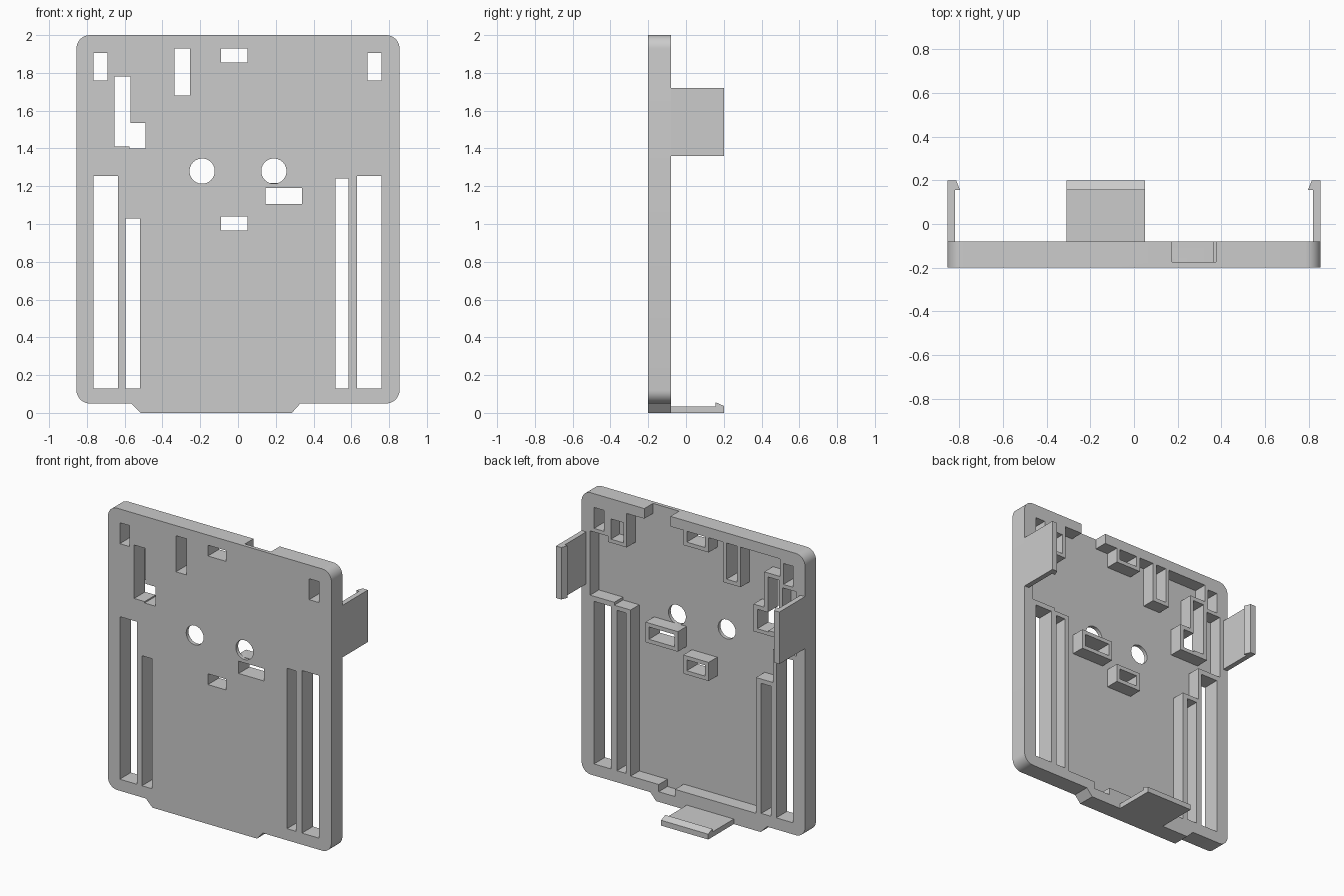
import bpy, bmesh, math

if "Cube" in bpy.data.objects:
    bpy.data.objects.remove(bpy.data.objects["Cube"])

BACK, FLOOR, FRONT = -0.08, -0.175, -0.2


def make(name, prisms, axis='Y'):
    """One mesh from closed prisms: (outline, low, high), extruded along axis."""
    place = {'X': lambda a, b, t: (t, a, b),
             'Y': lambda a, b, t: (a, t, b),
             'Z': lambda a, b, t: (a, b, t)}[axis]
    bm = bmesh.new()
    for pts, lo, hi in prisms:
        low = [bm.verts.new(place(a, b, lo)) for a, b in pts]
        top = [bm.verts.new(place(a, b, hi)) for a, b in pts]
        bm.faces.new(low)
        bm.faces.new(top[::-1])
        n = len(pts)
        for i in range(n):
            j = (i + 1) % n
            bm.faces.new((low[j], low[i], top[i], top[j]))
    bmesh.ops.recalc_face_normals(bm, faces=bm.faces[:])
    me = bpy.data.meshes.new(name)
    bm.to_mesh(me)
    bm.free()
    ob = bpy.data.objects.new(name, me)
    bpy.context.collection.objects.link(ob)
    return ob


def rect(x0, x1, z0, z1):
    return [(x0, z0), (x1, z0), (x1, z1), (x0, z1)]


def arc(cx, cz, r, a0, a1, n):
    return [(cx + r * math.cos(math.radians(a0 + (a1 - a0) * i / n)),
             cz + r * math.sin(math.radians(a0 + (a1 - a0) * i / n)))
            for i in range(n + 1)]


def combine(ob, prisms, operation):
    tool = make("helper", prisms)
    tool.hide_render = True
    mod = ob.modifiers.new("bool", 'BOOLEAN')
    mod.operation = operation
    mod.solver = 'EXACT'
    mod.use_self = True
    mod.object = tool
    bpy.context.view_layer.objects.active = ob
    bpy.ops.object.modifier_apply(modifier=mod.name)
    bpy.data.objects.remove(tool, do_unlink=True)


# Plate outline: rounded corners and the raised lip on the bottom edge
R, W = 0.07, 0.855
outline = [(-0.565, 0.05), (-0.515, 0), (0.285, 0), (0.33, 0.05)]
outline += arc(W - R, 0.05 + R, R, -90, 0, 8)
outline += arc(W - R, 2 - R, R, 0, 90, 8)
outline += arc(-W + R, 2 - R, R, 90, 180, 8)
outline += arc(-W + R, 0.05 + R, R, 180, 270, 8)
plate = make("back_plate", [(outline, FRONT, BACK)])

# Rear recess, leaving the rim, the slot walls and the upper corner blocks
recess = [(-0.48, 0.12), (0.48, 0.12), (0.48, 1.27), (0.605, 1.27),
          (0.605, 1.29), (0.79, 1.29), (0.79, 1.735), (0.655, 1.735),
          (0.655, 1.695), (0.51, 1.695), (0.51, 1.93), (-0.665, 1.93),
          (-0.665, 1.735), (-0.79, 1.735), (-0.79, 1.29), (-0.61, 1.29),
          (-0.61, 1.06), (-0.48, 1.06)]
holes = [(arc(x, 1.28, 0.067, 0, 345, 23), -0.3, -0.12) for x in (-0.19, 0.19)]
combine(plate, [(recess, FLOOR, 0.1)] + holes, 'DIFFERENCE')

# Raised walls around the small slots
wall = 0.027
small_slots = [(-0.09, 0.05, 0.965, 1.04), (0.145, 0.34, 1.105, 1.19)]
top_slots = [(-0.09, 0.05, 1.855, 1.93), (-0.335, -0.255, 1.68, 1.93)]
frames = [rect(a - wall, b + wall, c - wall, d + wall)
          for a, b, c, d in small_slots + top_slots]
frames.append([(-0.683, 1.375), (-0.46, 1.375), (-0.46, 1.563),
               (-0.543, 1.563), (-0.543, 1.808), (-0.683, 1.808)])
combine(plate, [(f, -0.18, BACK) for f in frames], 'UNION')

# Through slots
slots = [rect(*s) for s in small_slots + top_slots]
slots += [rect(-0.765, -0.635, 0.13, 1.255), rect(0.63, 0.76, 0.13, 1.255),
          rect(-0.595, -0.52, 0.13, 1.03), rect(0.515, 0.585, 0.13, 1.24),
          rect(-0.765, -0.69, 1.76, 1.905), rect(0.685, 0.76, 1.76, 1.905)]
slots.append([(-0.655, 1.41), (-0.575, 1.41), (-0.575, 1.4), (-0.49, 1.4),
              (-0.49, 1.535), (-0.57, 1.535), (-0.57, 1.78), (-0.655, 1.78)])
cuts = [(s, -0.3, 0.1) for s in slots]

# Blind cuts: top rim notch, bottom rim notch and corner block pocket
cuts += [(rect(*s), FLOOR, 0.1) for s in
         ((0.175, 0.375, 1.9, 2.1), (0.14, 0.265, 0.07, 0.15),
          (0.535, 0.63, 1.72, 1.86))]
combine(plate, cuts, 'DIFFERENCE')

bpy.ops.object.select_all(action='DESELECT')
plate.select_set(True)
bpy.context.view_layer.objects.active = plate
bpy.ops.object.shade_smooth_by_angle(angle=math.radians(25))

# Snap hooks on both sides
for name, s in (("left_hook", -1), ("right_hook", 1)):
    profile = [(0.855, BACK), (0.855, 0.2), (0.815, 0.2), (0.797, 0.155),
               (0.82, 0.155), (0.82, BACK)]
    make(name, [([(s * x, y) for x, y in profile], 1.36, 1.72)], 'Z')

# Snap hook on the bottom edge
make("bottom_hook", [([(BACK, 0), (0.2, 0), (0.2, 0.037), (0.155, 0.057),
                       (0.155, 0.035), (BACK, 0.035)], -0.31, 0.05)], 'X')
